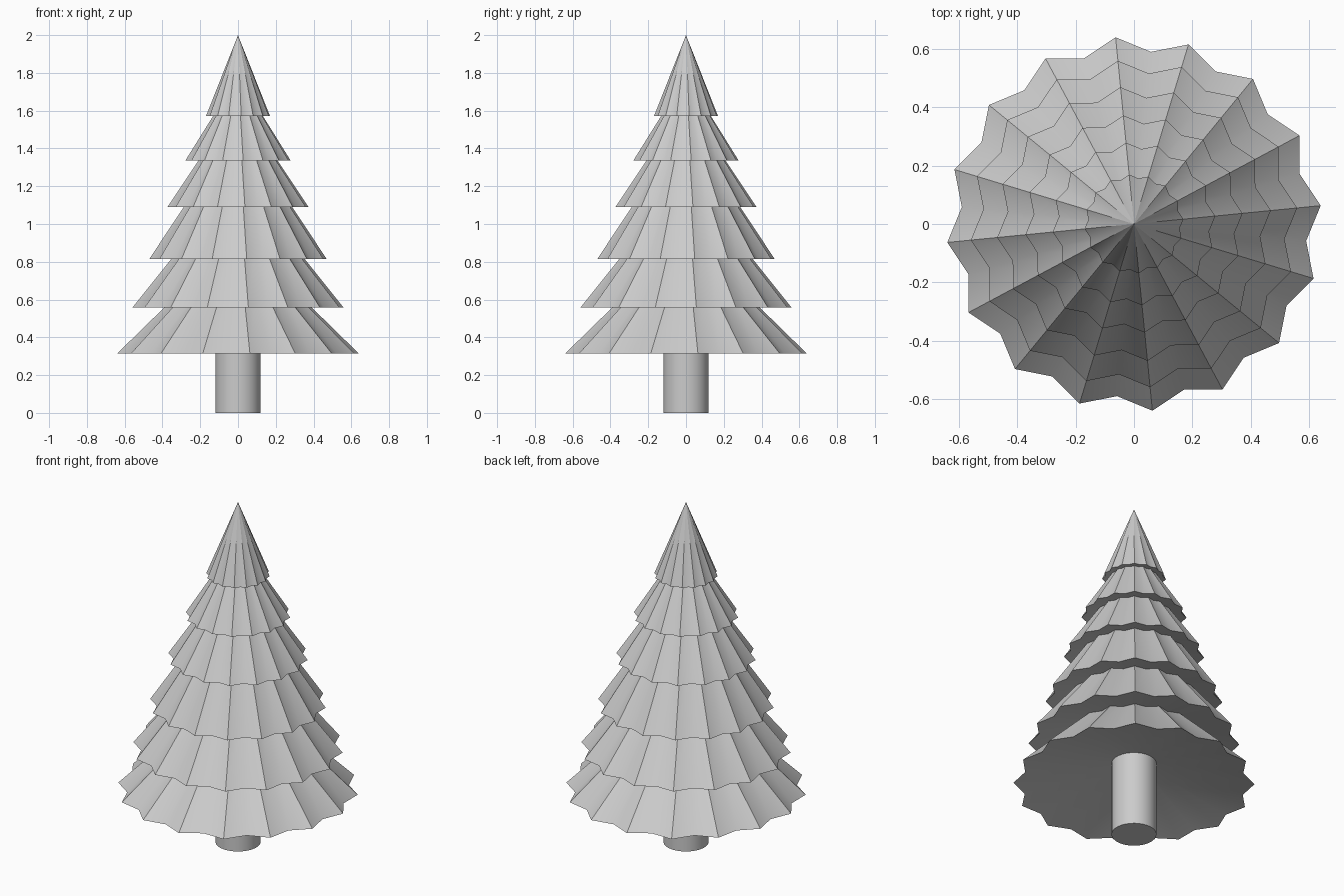
import bpy, bmesh, math

if "Cube" in bpy.data.objects:
    bpy.data.objects.remove(bpy.data.objects["Cube"])

SEGS = 32                # 16 ridges and 16 valleys
VALLEY = 0.922           # valley radius as a share of ridge radius


def finish(name, bm, angle):
    bmesh.ops.recalc_face_normals(bm, faces=bm.faces)
    me = bpy.data.meshes.new(name)
    bm.to_mesh(me)
    bm.free()
    ob = bpy.data.objects.new(name, me)
    bpy.context.collection.objects.link(ob)
    bpy.ops.object.select_all(action='DESELECT')
    ob.select_set(True)
    bpy.context.view_layer.objects.active = ob
    bpy.ops.object.shade_smooth_by_angle(angle=math.radians(angle))
    return ob


def ring(bm, r, z, valley):
    verts = []
    for i in range(SEGS):
        a = 2 * math.pi * (i + 0.5) / SEGS
        rr = r if i % 2 == 0 else r * valley
        verts.append(bm.verts.new((rr * math.cos(a), rr * math.sin(a), z)))
    return verts


def bridge(bm, a, b):
    for i in range(SEGS):
        j = (i + 1) % SEGS
        bm.faces.new((a[i], a[j], b[j], b[i]))


# Foliage: pleated skirts, alternating wide rim and recessed neck
profile = [
    (0.100, 0.440, 1.0),
    (0.643, 0.314, VALLEY), (0.340, 0.609, VALLEY),
    (0.562, 0.557, VALLEY), (0.328, 0.848, VALLEY),
    (0.471, 0.816, VALLEY), (0.273, 1.113, VALLEY),
    (0.374, 1.091, VALLEY), (0.198, 1.354, VALLEY),
    (0.280, 1.336, VALLEY), (0.126, 1.582, VALLEY),
    (0.170, 1.572, VALLEY),
]
bm = bmesh.new()
rings = [ring(bm, *p) for p in profile]
for lower, upper in zip(rings, rings[1:]):
    bridge(bm, lower, upper)
bm.faces.new(rings[0])
tip = bm.verts.new((0, 0, 2.0))
for i in range(SEGS):
    bm.faces.new((rings[-1][i], rings[-1][(i + 1) % SEGS], tip))
finish("foliage", bm, 35)

# Trunk
bm = bmesh.new()
bottom, top = ring(bm, 0.12, 0.0, 1.0), ring(bm, 0.12, 0.46, 1.0)
bridge(bm, bottom, top)
bm.faces.new(bottom)
bm.faces.new(top)
finish("trunk", bm, 40)
